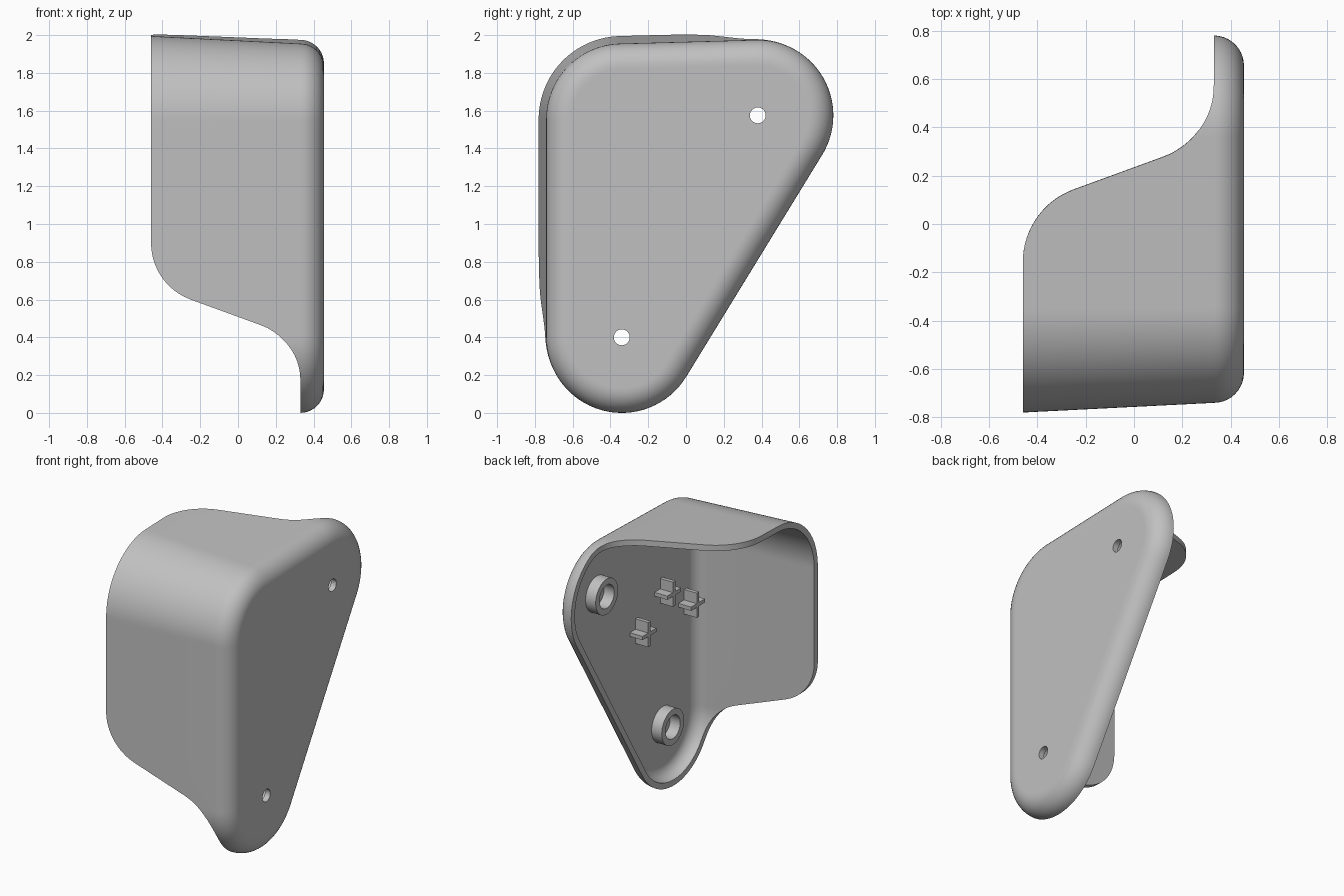
import bpy, bmesh, math
from mathutils import Vector, Matrix

if "Cube" in bpy.data.objects:
    bpy.data.objects.remove(bpy.data.objects["Cube"], do_unlink=True)

grey = bpy.data.materials.new("light_grey")
grey.use_nodes = True
COL = (0.53, 0.53, 0.53, 1)
grey.diffuse_color = COL
grey.node_tree.nodes["Principled BSDF"].inputs["Base Color"].default_value = COL

# Main dimensions
X_RIM, X_LIP, X_OUT, X_IN = -0.46, 0.33, 0.455, 0.415
RADIUS, WALL, DRAFT = 0.40, 0.04, 0.04
LOW, REAR, FRONT = Vector((-0.34, 0.40)), Vector((0.38, 1.575)), Vector((-0.34, 1.555))


def make(name, bm):
    bmesh.ops.recalc_face_normals(bm, faces=bm.faces)
    me = bpy.data.meshes.new(name)
    bm.to_mesh(me)
    bm.free()
    me.materials.append(grey)
    ob = bpy.data.objects.new(name, me)
    bpy.context.collection.objects.link(ob)
    return ob


def smooth(ob):
    bpy.ops.object.select_all(action='DESELECT')
    ob.select_set(True)
    bpy.context.view_layer.objects.active = ob
    bpy.ops.object.shade_smooth_by_angle(angle=math.radians(30))


def outline(arc_n=32, line_n=70):
    """Rounded triangle as (centre point, outward normal) pairs in y, z."""
    cs = [LOW, REAR, FRONT]
    ang = []
    for i in range(3):
        d = cs[(i + 1) % 3] - cs[i]
        ang.append(math.atan2(-d.x, d.y))
    pts = []
    for i in range(3):
        a0, a1 = ang[i - 1], ang[i]
        while a1 < a0:
            a1 += 2 * math.pi
        for k in range(arc_n + 1):
            a = a0 + (a1 - a0) * k / arc_n
            pts.append((cs[i], Vector((math.cos(a), math.sin(a)))))
        n = Vector((math.cos(a1), math.sin(a1)))
        for k in range(1, line_n):
            pts.append((cs[i].lerp(cs[(i + 1) % 3], k / line_n), n))
    return pts


def s_curve(u, r=0.32, slope=math.radians(20)):
    """x of the rim: two arcs joined by a sloping line."""
    du, dx = r * math.cos(slope), r * (1 - math.sin(slope))
    run = (X_LIP - X_RIM) - 2 * dx
    total = 2 * du + run * math.tan(slope)
    if u <= 0:
        return X_RIM
    if u >= total:
        return X_LIP
    if u < du:
        return X_RIM + r - math.sqrt(r * r - u * u)
    if u > total - du:
        return X_LIP - r + math.sqrt(r * r - (total - u) ** 2)
    return X_RIM + dx + (u - du) / math.tan(slope)


def rim_x(c, n):
    if n.x > 0 and n.y < 0:
        return X_LIP
    p = c + n * (RADIUS + 0.02)
    return max(s_curve(0.90 - p.y), s_curve(p.x + 0.158))


# Shell: drafted wall, rounded edge and side plate, outside and inside
def build_shell():
    bm = bmesh.new()
    pts = outline()
    rims = [rim_x(c, n) for c, n in pts]

    def ring(offset, xs):
        return [bm.verts.new((x, *(c + n * (RADIUS + offset))))
                for (c, n), x in zip(pts, xs)]

    def skin(inset, x_end):
        fil = x_end - X_LIP
        rings = [[bm.verts.new((x, *(c + n * (RADIUS - inset + DRAFT * (X_LIP - x) / 0.79))))
                  for (c, n), x in zip(pts, rims)]]
        for k in range(11):
            t = math.pi / 2 * k / 10
            rings.append(ring(-inset - fil * (1 - math.cos(t)),
                              [X_LIP + fil * math.sin(t)] * len(pts)))
        rings.append(ring(-inset - fil - 0.01, [x_end] * len(pts)))
        for a, b in zip(rings, rings[1:]):
            bridge(a, b)
        bm.faces.new(rings[-1])
        return rings[0]

    def bridge(a, b):
        for i in range(len(a)):
            j = (i + 1) % len(a)
            bm.faces.new((a[i], a[j], b[j], b[i]))

    bridge(skin(0, X_OUT), skin(WALL, X_IN))
    bmesh.ops.remove_doubles(bm, verts=bm.verts, dist=1e-5)
    return make("shell", bm)


shell = build_shell()

# Screw holes through the side plate
for c in (LOW, REAR):
    bm = bmesh.new()
    bmesh.ops.create_cone(bm, cap_ends=True, segments=40, radius1=0.042, radius2=0.042, depth=0.3,
                          matrix=Matrix.Translation((0.43, *c)) @ Matrix.Rotation(math.pi / 2, 4, 'Y'))
    cutter = make("hole_cutter", bm)
    cutter.hide_render = True
    mod = shell.modifiers.new("hole", 'BOOLEAN')
    mod.operation, mod.solver, mod.object = 'DIFFERENCE', 'EXACT', cutter
    bpy.ops.object.select_all(action='DESELECT')
    shell.select_set(True)
    bpy.context.view_layer.objects.active = shell
    bpy.ops.object.modifier_apply(modifier=mod.name)
    bpy.data.objects.remove(cutter, do_unlink=True)
smooth(shell)


# Tubular bosses around the holes
def boss(name, c, r_out=0.122, r_in=0.08, x0=0.42, x1=0.338, n=48):
    bm = bmesh.new()
    prof = [(x0, r_out), (x1, r_out), (x1, r_in), (x0, r_in)]
    rings = [[bm.verts.new((x, c.x + r * math.cos(2 * math.pi * k / n),
                            c.y + r * math.sin(2 * math.pi * k / n))) for k in range(n)]
             for x, r in prof]
    for i in range(4):
        a, b = rings[i], rings[(i + 1) % 4]
        for k in range(n):
            j = (k + 1) % n
            bm.faces.new((a[k], a[j], b[j], b[k]))
    smooth(make(name, bm))


boss("lower_boss", LOW)
boss("rear_boss", REAR)


# Cross-shaped posts on the inside of the plate
def cross_post(name, y, z, t=0.026, x0=0.42, x1=0.318):
    bm = bmesh.new()
    for sy, sz in ((t, 0.17), (0.15, t)):
        bmesh.ops.create_cube(bm, size=1, matrix=Matrix.Translation(((x0 + x1) / 2, y, z))
                              @ Matrix.Diagonal((x0 - x1, sy, sz, 1)))
    make(name, bm)


cross_post("upper_post", -0.325, 1.33)
cross_post("front_post", -0.585, 1.155)
cross_post("rear_post", -0.055, 1.155)
